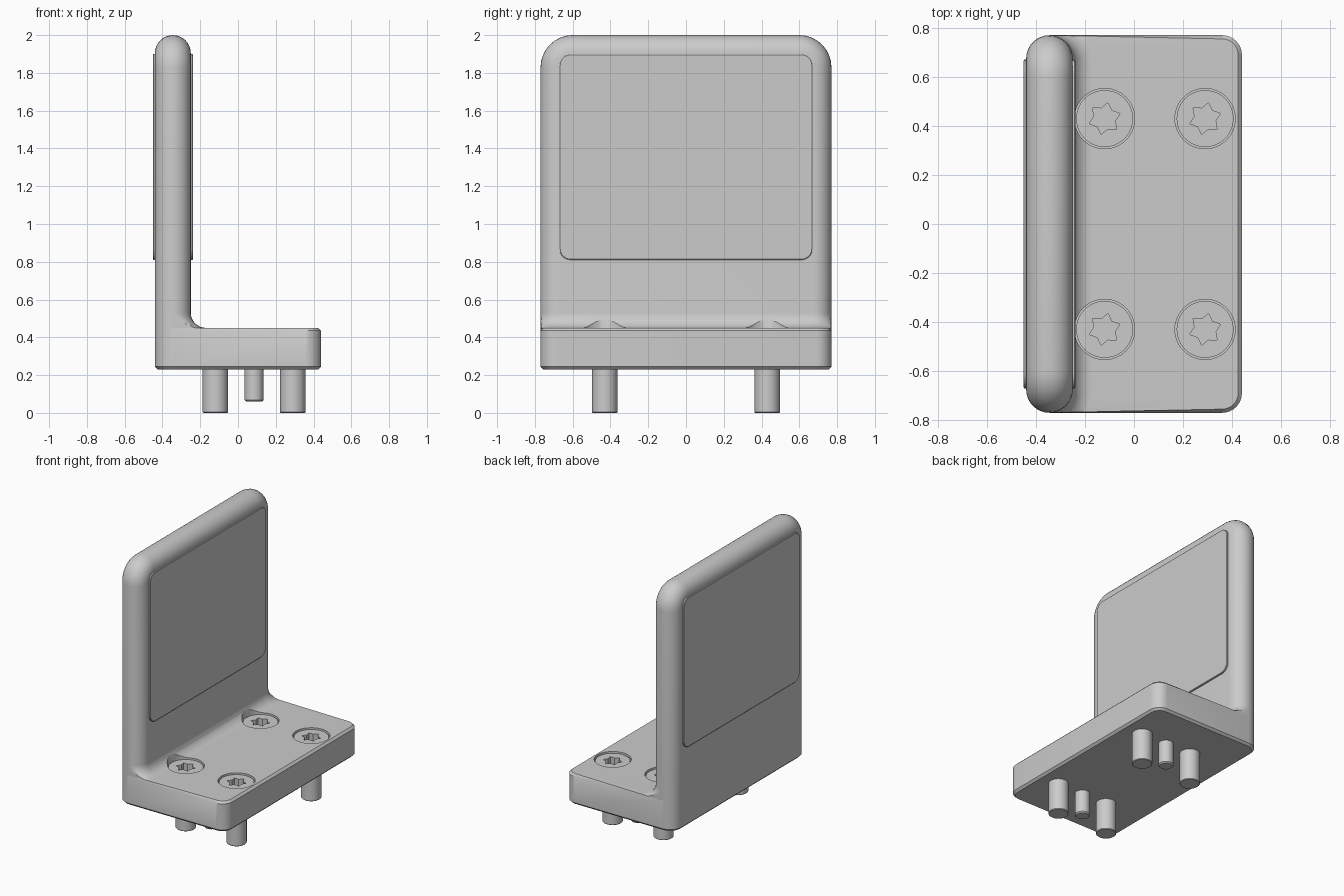
import bpy, bmesh
from math import sin, cos, pi, sqrt, radians

if "Cube" in bpy.data.objects:
    bpy.data.objects.remove(bpy.data.objects["Cube"])

grey = bpy.data.materials.new("plain grey")
grey.use_nodes = True
COLOUR = (0.6, 0.6, 0.6, 1)
grey.diffuse_color = COLOUR
grey.node_tree.nodes["Principled BSDF"].inputs["Base Color"].default_value = COLOUR

N = 8                                   # steps per quarter turn
HALF_Y, TOP, BASE_TOP, BASE_LOW = 0.77, 2.0, 0.45, 0.23
WALL_X, WALL_R = -0.345, 0.095          # wall centre and half thickness
FILLET = 0.08


def loft(bm, loops, closed=True, caps=True):
    """Skin a list of equal-length point loops."""
    rows = [[bm.verts.new(p) for p in loop] for loop in loops]
    count = len(rows[0])
    for a, b in zip(rows, rows[1:]):
        for i in range(count if closed else count - 1):
            j = (i + 1) % count
            bm.faces.new((a[i], a[j], b[j], b[i]))
    if caps:
        bm.faces.new(rows[0])
        bm.faces.new(rows[-1])


def finish(bm, name):
    bmesh.ops.remove_doubles(bm, verts=bm.verts, dist=1e-5)
    bmesh.ops.recalc_face_normals(bm, faces=bm.faces)
    mesh = bpy.data.meshes.new(name)
    bm.to_mesh(mesh)
    bm.free()
    mesh.materials.append(grey)
    ob = bpy.data.objects.new(name, mesh)
    bpy.context.collection.objects.link(ob)
    return ob


def activate(ob):
    bpy.ops.object.select_all(action='DESELECT')
    ob.select_set(True)
    bpy.context.view_layer.objects.active = ob


def smooth(ob):
    activate(ob)
    bpy.ops.object.shade_smooth_by_angle(angle=radians(30))


def arc(cx, cy, r, start):
    return [(cx + r * cos(start + pi / 2 * k / N), cy + r * sin(start + pi / 2 * k / N))
            for k in range(N + 1)]


def rounded(front, back):
    """Plan outline; front and back are (centre x, centre y, radius)."""
    (fx, fy, fr), (bx, by, br) = front, back
    return (arc(fx, fy, fr, 0) + arc(bx, by, br, pi / 2)
            + arc(bx, -by, br, pi) + arc(fx, -fy, fr, 1.5 * pi))


def ring(x, y, r, z, sides=48):
    return [(x + r * cos(2 * pi * k / sides), y + r * sin(2 * pi * k / sides), z)
            for k in range(sides)]


# Base plate with chamfered rims, rising into the fillet below the wall
wall_y = HALF_Y - WALL_R
sections = []
for z, front_in, back_in in ((BASE_LOW, 0.015, 0.015), (BASE_LOW + 0.015, 0, 0),
                             (BASE_TOP - 0.015, 0, 0), (BASE_TOP, 0.015, 0)):
    outline = rounded((0.36, 0.69, 0.08 - front_in), (WALL_X, wall_y, WALL_R - back_in))
    sections.append([(x, y, z) for x, y in outline])
for k in range(N + 1):
    a = pi / 2 * k / N
    spread, z = FILLET * (1 - sin(a)), BASE_TOP + FILLET * (1 - cos(a))
    outline = rounded((WALL_X, wall_y, WALL_R + spread), (WALL_X, wall_y, WALL_R))
    loop = []
    for x, y in outline:
        limit = HALF_Y - 0.022 * max(0, x - WALL_X)
        loop.append((x, max(-limit, min(limit, y)), z))
    sections.append(loop)
bm = bmesh.new()
loft(bm, sections, caps=False)
bm.faces.new([bm.verts.new(p) for p in sections[0]])

# Upright wall with fully rounded rim and rounded upper corners
strips = []
for k in range(2 * N + 1):
    t = -pi / 2 + pi / 2 * k / N
    inset = WALL_R * (1 - cos(t))
    x, r, low = WALL_X + WALL_R * sin(t), 0.17 - inset, BASE_TOP + FILLET
    cy, cz = HALF_Y - 0.17, TOP - 0.17
    outline = ([(HALF_Y - inset, low)] + arc(cy, cz, r, 0)
               + arc(-cy, cz, r, pi / 2) + [(inset - HALF_Y, low)])
    strips.append([(x, y, z) for y, z in outline])
loft(bm, strips, closed=False)
body = finish(bm, "bracket_body")

# Counterbores for the screws
SCREWS = [(x, y) for x in (-0.12, 0.29) for y in (-0.43, 0.43)]
bm = bmesh.new()
for x, y in SCREWS:
    loft(bm, [ring(x, y, 0.123, 0.38), ring(x, y, 0.123, 0.7)])
cutter = finish(bm, "counterbore_cutter")
cutter.hide_render = True
mod = body.modifiers.new("counterbores", 'BOOLEAN')
mod.operation, mod.solver, mod.object = 'DIFFERENCE', 'EXACT', cutter
activate(body)
bpy.ops.object.modifier_apply(modifier=mod.name)
bpy.data.objects.remove(cutter)
smooth(body)


def star(x, y, z):
    """Six-pointed socket outline, four points per edge."""
    tips = []
    for k in range(12):
        r, a = (0.066, 0.044)[k % 2], radians(18 + 30 * k)
        tips.append((x + r * cos(a), y + r * sin(a)))
    pts = []
    for k in range(12):
        p, q = tips[k], tips[(k + 1) % 12]
        pts += [(p[0] + (q[0] - p[0]) * s / 4, p[1] + (q[1] - p[1]) * s / 4, z)
                for s in range(4)]
    return pts


# Screws: socketed head and protruding shank
for n, (x, y) in enumerate(SCREWS, 1):
    bm = bmesh.new()
    loft(bm, [ring(x, y, 0.116, 0.38), ring(x, y, 0.116, 0.44),
              star(x, y, 0.44), star(x, y, 0.39)])
    smooth(finish(bm, f"screw_head_{n}"))
    bm = bmesh.new()
    loft(bm, [ring(x, y, 0.063, 0), ring(x, y, 0.067, 0.004), ring(x, y, 0.067, 0.26)])
    smooth(finish(bm, f"screw_shank_{n}"))

# Locating pins between the shanks
for name, y in (("right", -0.43), ("left", 0.43)):
    bm = bmesh.new()
    loft(bm, [ring(0.085, y, 0.042, 0.06), ring(0.085, y, 0.05, 0.068),
              ring(0.085, y, 0.05, 0.26)])
    smooth(finish(bm, f"locating_pin_{name}"))

# Pads on both wall faces
for name, side in (("inner", 1), ("outer", -1)):
    loops = []
    for out, inset in ((-0.02, 0), (0.008, 0), (0.011, 0.004)):
        c = (0.485, 0.61, 0.06 - inset)
        x = WALL_X + side * (WALL_R + out)
        loops.append([(x, v, 1.355 + u) for u, v in rounded(c, (-c[0], c[1], c[2]))])
    bm = bmesh.new()
    loft(bm, loops)
    smooth(finish(bm, f"{name}_pad"))
